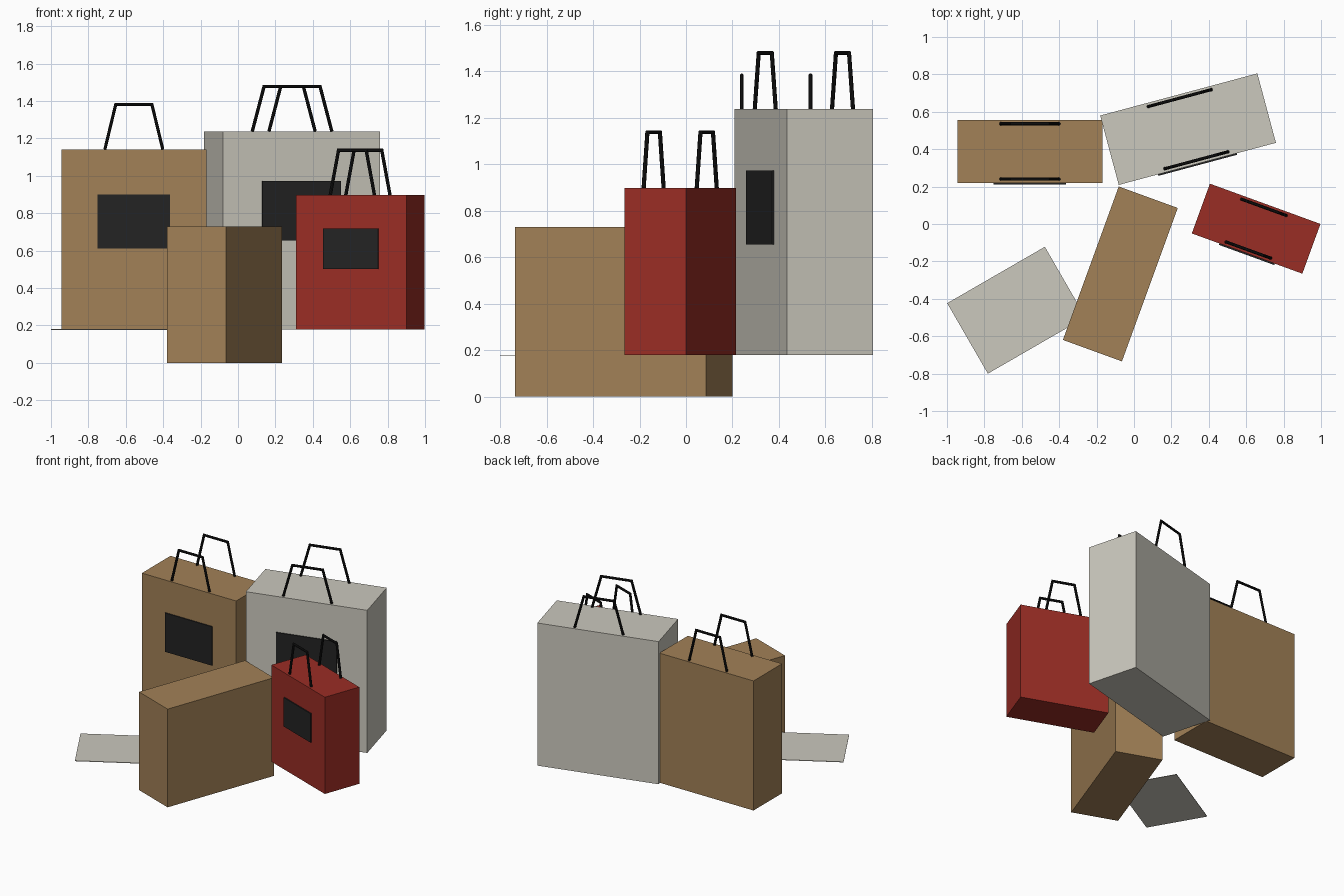
import bpy, bmesh, math
from mathutils import Matrix, Vector

if "Cube" in bpy.data.objects:
    bpy.data.objects.remove(bpy.data.objects["Cube"])


def material(name, rgb):
    m = bpy.data.materials.new(name)
    lin = [((c / 255 + 0.055) / 1.055) ** 2.4 if c > 10 else c / 255 / 12.92 for c in rgb]
    m.diffuse_color = (*lin, 1)
    m.use_nodes = True
    m.node_tree.nodes["Principled BSDF"].inputs["Base Color"].default_value = m.diffuse_color
    return m


KRAFT = material("kraft tan", (162, 129, 87))
STONE = material("stone grey", (203, 200, 189))
RED = material("brick red", (154, 45, 37))
LABEL = material("label charcoal", (35, 35, 35))
CORD = material("cord black", (20, 20, 20))


def finish(name, bm, mat, place):
    bmesh.ops.recalc_face_normals(bm, faces=bm.faces)
    mesh = bpy.data.meshes.new(name)
    bm.to_mesh(mesh)
    bm.free()
    mesh.materials.append(mat)
    obj = bpy.data.objects.new(name, mesh)
    obj.matrix_world = place
    bpy.context.collection.objects.link(obj)
    return obj


def box(name, size, centre, mat, place):
    bm = bmesh.new()
    bmesh.ops.create_cube(bm, size=1, matrix=Matrix.Translation(centre) @ Matrix.Diagonal((*size, 1)))
    return finish(name, bm, mat, place)


def handle(name, base_w, top_w, height, y, z, place, r=0.009):
    # Mitred cord: rings of a small octagon swept along a trapezoid in the xz plane
    path = [Vector((x, y, z + h)) for x, h in
            ((-base_w / 2, 0), (-top_w / 2, height), (top_w / 2, height), (base_w / 2, 0))]
    bm = bmesh.new()
    rings = []
    for i, p in enumerate(path):
        d_in = (p - path[i - 1]).normalized() if i else None
        d_out = (path[i + 1] - p).normalized() if i < 3 else None
        d_in, d_out = d_in or d_out, d_out or d_in
        tangent = (d_in + d_out).normalized()
        side = tangent.cross(Vector((0, 1, 0))) / tangent.dot(d_in)
        rings.append([bm.verts.new(p + r * (math.cos(a) * side + math.sin(a) * Vector((0, 1, 0))))
                      for a in (math.tau * (k + 0.5) / 8 for k in range(8))])
    for a, b in zip(rings, rings[1:]):
        for k in range(8):
            n = (k + 1) % 8
            bm.faces.new((a[k], a[n], b[n], b[k]))
    bm.faces.new(rings[0])
    bm.faces.new(rings[-1])
    return finish(name, bm, CORD, place)


def at(x, y, z, angle):
    return Matrix.Translation((x, y, z)) @ Matrix.Rotation(math.radians(angle), 4, 'Z')


def shopping_bag(name, w, d, h, mat, place):
    # Body, front label and two cord handles
    box(name + "_body", (w, d, h), (0, 0, h / 2), mat, place)
    box(name + "_label", (w / 2, 0.008, h * 0.3), (0, -d / 2 - 0.004, h * 0.6), LABEL, place)
    for side, s in (("front", -1), ("back", 1)):
        handle(f"{name}_{side}_handle", w * 0.4, w * 0.25, 0.24, s * (d / 2 - 0.02), h, place)


# Standing bags
shopping_bag("tan_bag", 0.775, 0.336, 0.963, KRAFT, at(-0.557, 0.388, 0.178, 0))
shopping_bag("grey_bag", 0.870, 0.384, 1.060, STONE, at(0.289, 0.507, 0.178, 15))
shopping_bag("red_bag", 0.629, 0.283, 0.719, RED, at(0.653, -0.025, 0.178, -20))

# Plain box and flat sheet
box("tan_box", (0.873, 0.336, 0.73), (0, 0, 0.365), KRAFT, at(-0.073, -0.267, 0, 70))
box("flat_sheet", (0.603, 0.435, 0.004), (0, 0, 0), STONE, at(-0.629, -0.461, 0.178, 30))
